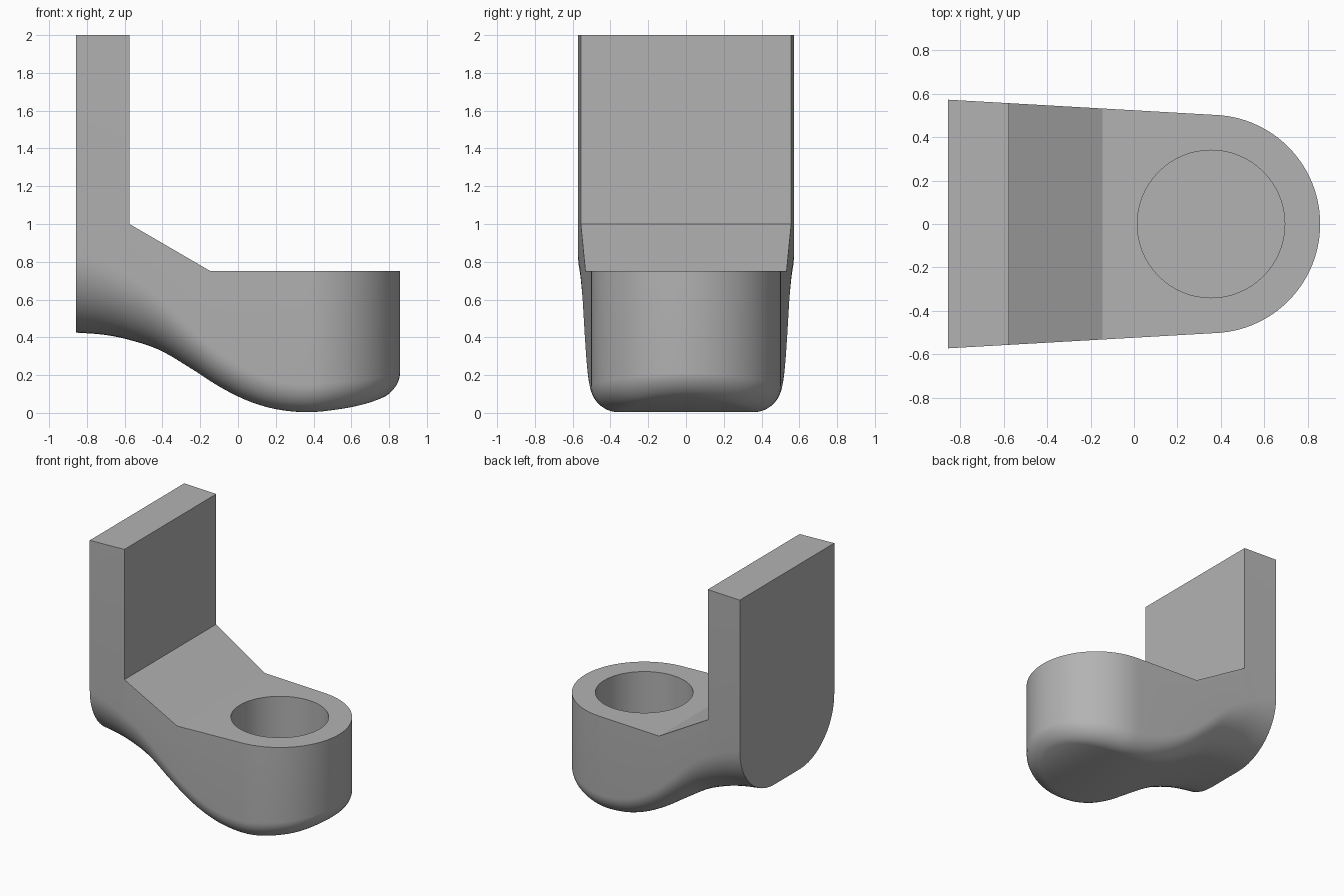
import bpy, bmesh, math
from math import sin, cos, pi

cube = bpy.data.objects.get("Cube")
if cube:
    bpy.data.objects.remove(cube, do_unlink=True)

BACK, BOSS_X, BOSS_R, HOLE_R, TAPER = -0.858, 0.355, 0.503, 0.34, 0.057

grey = bpy.data.materials.new("plain_grey")
grey.use_nodes = True
grey.diffuse_color = (0.45, 0.45, 0.45, 1)
grey.node_tree.nodes["Principled BSDF"].inputs["Base Color"].default_value = grey.diffuse_color


def smooth_curve(pts):
    """Return a function running smoothly through the (x, value) points."""
    n = len(pts)
    slope = []
    for i in range(n):
        a, b = pts[max(i - 1, 0)], pts[min(i + 1, n - 1)]
        slope.append((b[1] - a[1]) / (b[0] - a[0]))

    def f(x):
        i = 0
        while i < n - 2 and x > pts[i + 1][0]:
            i += 1
        (x0, v0), (x1, v1) = pts[i], pts[i + 1]
        h = x1 - x0
        t = min(max((x - x0) / h, 0), 1)
        return (v0 * (1 + 2 * t) * (1 - t) ** 2 + v1 * t * t * (3 - 2 * t)
                + h * slope[i] * t * (1 - t) ** 2 + h * slope[i + 1] * t * t * (t - 1))
    return f


underside = smooth_curve([(-0.86, 0.425), (-0.72, 0.415), (-0.6, 0.393), (-0.42, 0.335), (-0.24, 0.23),
                          (-0.1, 0.14), (0.05, 0.065), (0.2, 0.02), (0.37, 0.004), (0.55, 0.022),
                          (0.7, 0.056), (0.86, 0.122)])
rounding = smooth_curve([(-0.86, 0.42), (-0.5, 0.31), (-0.2, 0.2), (0.2, 0.15), (0.6, 0.14), (0.86, 0.09)])


def mesh_object(name, bm):
    bmesh.ops.remove_doubles(bm, verts=bm.verts, dist=1e-5)
    bmesh.ops.recalc_face_normals(bm, faces=bm.faces)
    me = bpy.data.meshes.new(name)
    bm.to_mesh(me)
    bm.free()
    ob = bpy.data.objects.new(name, me)
    me.materials.append(grey)
    bpy.context.collection.objects.link(ob)
    return ob


# Half of the plan outline: tapered side, then round nose, as (x, y, normal x, normal y)
lean = math.atan(TAPER)
outline = []
tangent_x, tangent_y = BOSS_X + BOSS_R * sin(lean), BOSS_R * cos(lean)
SIDE, ARC, ROUND = 32, 28, 12
for i in range(SIDE):
    x = BACK + (tangent_x - BACK) * i / SIDE
    outline.append((x, tangent_y + (tangent_x - x) * TAPER, 0, 1))
for i in range(ARC + 1):
    a = (pi / 2 - lean) * (1 - i / ARC)
    outline.append((BOSS_X + BOSS_R * cos(a), BOSS_R * sin(a), cos(a), sin(a)))

# Body: straight walls rolling over into the curved underside
bm = bmesh.new()
sides = []
for s in (1, -1):
    columns = []
    for x, y, nx, ny in outline:
        t = rounding(x)
        col = [bm.verts.new((x, s * y, 2))]
        for k in range(ROUND + 1):
            a = pi / 2 * k / ROUND
            d = t * (1 - cos(a))
            px = x - nx * d
            col.append(bm.verts.new((px, s * (y - ny * d), underside(px) + t * (1 - sin(a)))))
        columns.append(col)
    for c0, c1 in zip(columns, columns[1:]):
        for k in range(ROUND + 1):
            bm.faces.new((c0[k], c1[k], c1[k + 1], c0[k + 1]))
    sides.append(columns)
left, right = sides
for i in range(len(outline) - 1):
    bm.faces.new((left[i][-1], left[i + 1][-1], right[i + 1][-1], right[i][-1]))
bm.faces.new(left[0] + right[0][::-1])
bm.faces.new([c[0] for c in left] + [c[0] for c in right[::-1]])
body = mesh_object("bracket_body", bm)

# Cutter above the sloped gusset and the boss top
bm = bmesh.new()
profile = [(-0.575, 2.2), (-0.575, 1.0), (-0.145, 0.75), (1.2, 0.75), (1.2, 2.2)]
face = bm.faces.new([bm.verts.new((x, -1, z)) for x, z in profile])
ext = bmesh.ops.extrude_face_region(bm, geom=[face])["geom"]
bmesh.ops.translate(bm, vec=(0, 2, 0), verts=[v for v in ext if isinstance(v, bmesh.types.BMVert)])
step_cutter = mesh_object("step_cutter", bm)

# Cutter for the blind hole
bm = bmesh.new()
bmesh.ops.create_cone(bm, cap_ends=True, segments=64, radius1=HOLE_R, radius2=HOLE_R, depth=1)
bmesh.ops.translate(bm, vec=(BOSS_X, 0, 0.75), verts=bm.verts)
hole_cutter = mesh_object("hole_cutter", bm)

bpy.context.view_layer.objects.active = body
for cutter in (step_cutter, hole_cutter):
    cutter.hide_render = True
    mod = body.modifiers.new("cut", "BOOLEAN")
    mod.operation, mod.solver, mod.object = "DIFFERENCE", "EXACT", cutter
    bpy.ops.object.modifier_apply(modifier=mod.name)
    bpy.data.objects.remove(cutter, do_unlink=True)

bpy.ops.object.select_all(action="DESELECT")
body.select_set(True)
bpy.ops.object.shade_smooth_by_angle(angle=math.radians(30))
